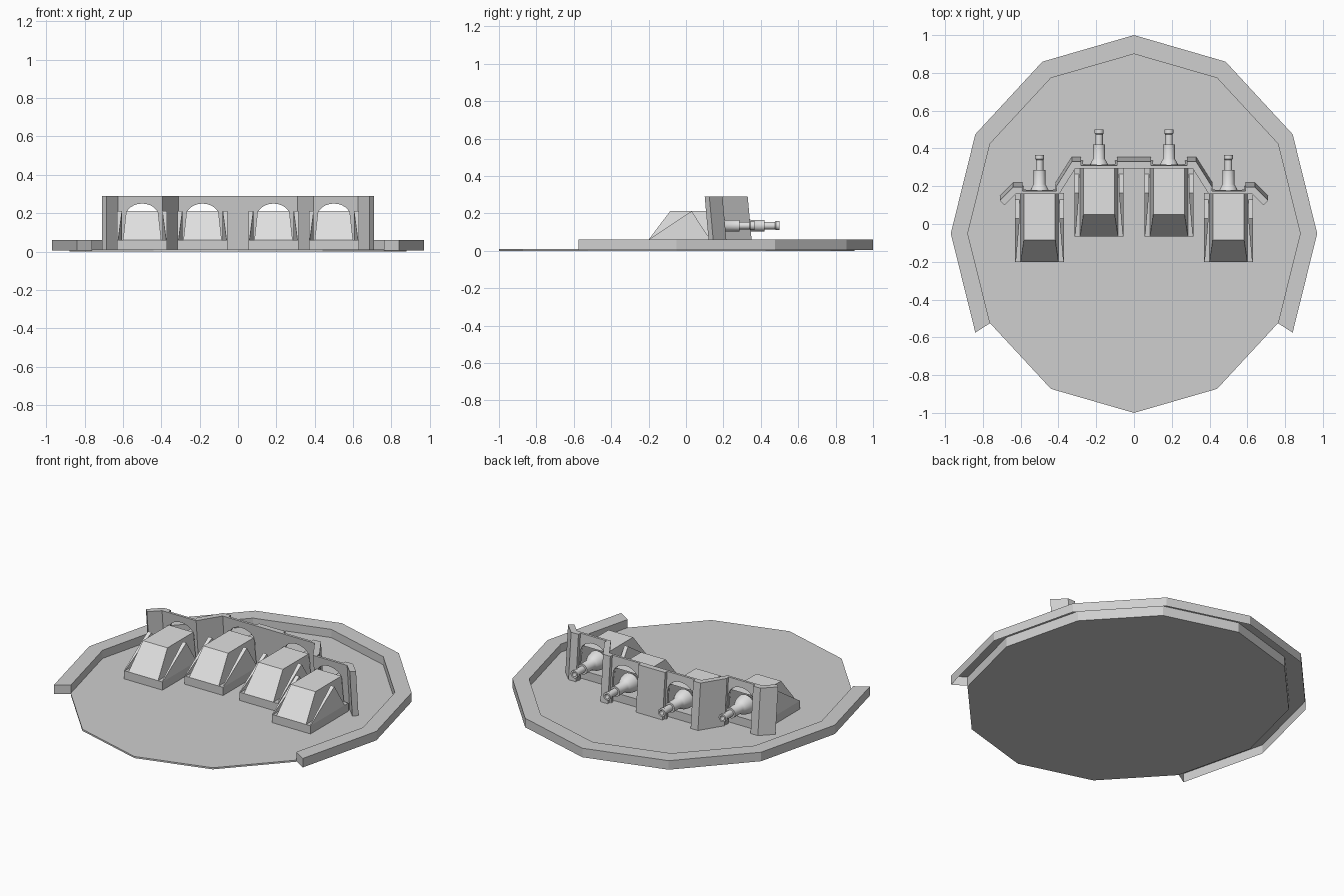
import bpy, bmesh, math
from mathutils import Vector

if "Cube" in bpy.data.objects:
    bpy.data.objects.remove(bpy.data.objects["Cube"], do_unlink=True)


def material(name, value):
    m = bpy.data.materials.new(name)
    m.use_nodes = True
    color = (value, value, value, 1)
    m.diffuse_color = color
    m.node_tree.nodes["Principled BSDF"].inputs["Base Color"].default_value = color
    return m


GREY = material("concrete grey", 0.62)
PALE = material("pale grey", 0.75)


def finish(name, bm, mat, normals=True):
    bmesh.ops.remove_doubles(bm, verts=bm.verts, dist=0.0005)
    if normals:
        bmesh.ops.recalc_face_normals(bm, faces=bm.faces)
    mesh = bpy.data.meshes.new(name)
    bm.to_mesh(mesh)
    bm.free()
    mesh.materials.append(mat)
    obj = bpy.data.objects.new(name, mesh)
    bpy.context.collection.objects.link(obj)
    return obj


def face(bm, points):
    return bm.faces.new([bm.verts.new(p) for p in points])


def loft(bm, a, b):
    """Closed solid between two matching outlines."""
    face(bm, a)
    face(bm, b)
    for i in range(len(a)):
        j = (i + 1) % len(a)
        face(bm, [a[i], a[j], b[j], b[i]])


def box(bm, x0, x1, y0, y1, z0, z1):
    outline = [(x0, y0), (x1, y0), (x1, y1), (x0, y1)]
    loft(bm, [(x, y, z0) for x, y in outline], [(x, y, z1) for x, y in outline])


# Twelve-sided floor, and a rim that is open underneath
def ring_point(i, rx, ry, z):
    t = math.radians(30 * i)
    return (rx * math.sin(t), -0.05 + ry * math.cos(t), z)


FLOOR, OUTER = (0.88, 0.95), (0.97, 1.05)
bm = bmesh.new()
loft(bm, [ring_point(i, *FLOOR, 0) for i in range(12)],
     [ring_point(i, *FLOOR, 0.01) for i in range(12)])
finish("floor", bm, GREY)

bm = bmesh.new()
for i in range(-4, 4):
    section = [[ring_point(k, *r, z) for r, z in
                ((FLOOR, 0.005), (FLOOR, 0.06), (OUTER, 0.06), (OUTER, 0.005))]
               for k in (i, i + 1)]
    for k in range(3):
        face(bm, [section[0][k], section[0][k + 1], section[1][k + 1], section[1][k]])
    if i == -4:
        face(bm, section[0])
    if i == 3:
        face(bm, section[1])
finish("rim", bm, GREY)


# Gun shelters: base slab, sloped hood open at the back, two side fins
def shelter(cx, dy, label):
    bm = bmesh.new()
    box(bm, cx - 0.13, cx + 0.13, dy - 0.2, dy + 0.165, 0.005, 0.06)
    finish("shelter_base_" + label, bm, GREY)

    bm = bmesh.new()
    low = [(cx + s * 0.1, dy + y, 0.06) for s in (-1, 1) for y in (-0.2, 0.165)]
    top = [(cx + s * 0.083, dy + y, 0.212) for s in (-1, 1) for y in (-0.085, 0.165)]
    face(bm, [low[0], low[2], top[2], top[0]])
    face(bm, [top[0], top[2], top[3], top[1]])
    face(bm, [low[1], low[0], top[0], top[1]])
    face(bm, [low[2], low[3], top[3], top[2]])
    finish("hood_" + label, bm, PALE, normals=False)

    bm = bmesh.new()
    for s in (-1, 1):
        outer = [(cx + s * 0.13, dy + y, z) for y, z in
                 ((-0.2, 0.06), (0.03, 0.212), (0.13, 0.06))]
        inner = [(cx + s * x, dy + y, z) for x, y, z in
                 ((0.125, -0.2, 0.06), (0.105, 0.03, 0.212), (0.105, 0.13, 0.06))]
        loft(bm, outer, inner)
    finish("side_fins_" + label, bm, PALE)


# Gun: one turned profile of (radius, distance)
GUN = [(0, 0.1), (0.04, 0.11), (0.058, 0.14), (0.052, 0.17), (0.038, 0.2),
       (0.031, 0.21), (0.031, 0.285), (0.02, 0.285), (0.02, 0.34), (0.024, 0.345),
       (0.024, 0.365), (0.014, 0.365), (0.014, 0.33), (0, 0.33)]


def gun(cx, dy, label):
    bm = bmesh.new()
    n = 20
    for (r0, y0), (r1, y1) in zip(GUN, GUN[1:]):
        for i in range(n):
            a, b = (2 * math.pi * k / n for k in (i, i + 1))
            pts = [(r0, y0, a)] + ([(r0, y0, b)] if r0 else [])
            pts += ([(r1, y1, b)] if r1 else []) + [(r1, y1, a)]
            face(bm, [(cx + r * math.cos(t), dy + y, 0.135 + r * math.sin(t))
                      for r, y, t in pts])
    obj = finish("gun_" + label, bm, PALE)
    bpy.ops.object.select_all(action="DESELECT")
    bpy.context.view_layer.objects.active = obj
    obj.select_set(True)
    bpy.ops.object.shade_smooth_by_angle(angle=math.radians(35))


for cx, dy, label in ((0.5, 0, "outer"), (0.185, 0.135, "inner")):
    for s, side in ((1, "left"), (-1, "right")):
        shelter(s * cx, dy, label + "_" + side)
        gun(s * cx, dy, label + "_" + side)

# Folded shield wall: thick pillars, thin bays with arched openings
Z0, Z1, LEAN = 0.01, 0.29, 0.025


def lean(x, y, z):
    return (x, y + LEAN * (Z1 - z) / (Z1 - Z0), z)


def pillar(bm, path, depth):
    """Thick wall along a path of front points, mitred at its corners."""
    pts = [Vector(p) for p in path]
    back = []
    for i, p in enumerate(pts):
        dirs = [(b - a).normalized() for a, b in zip(pts, pts[1:])][max(i - 1, 0):i + 1]
        normals = [Vector((-d.y, d.x)) for d in dirs]
        m = sum(normals, Vector((0, 0))).normalized()
        back.append(p + m * depth / m.dot(normals[0]))
    for i in range(len(pts) - 1):
        quad = [pts[i], pts[i + 1], back[i + 1], back[i]]
        loft(bm, [lean(*q, Z0) for q in quad], [lean(*q, Z1) for q in quad])


def bay(bm, cx, y, half):
    """Thin panel with a round-headed opening."""
    w = 0.085
    arch = [(-w, Z0), (-w, 0.06)]
    arch += [(-w * math.cos(t), 0.185 + 0.065 * math.sin(t))
             for t in (math.pi * k / 12 for k in range(13))]
    arch += [(w, 0.06), (w, Z0)]
    rim = [(-half, Z0), (-half, Z1), (half, Z1), (half, Z0)]
    outline = rim + arch[::-1]
    loft(bm, [lean(cx + u, y, z) for u, z in outline],
         [lean(cx + u, y + 0.015, z) for u, z in outline])


bm = bmesh.new()
pillar(bm, [(-0.09, 0.295), (0.09, 0.295)], 0.035)
wing = [(0.59, 0.16), (0.625, 0.16), (0.685, 0.1)]
fold = [(0.28, 0.295), (0.31, 0.295), (0.395, 0.16), (0.41, 0.16)]
for s in (1, -1):
    for path in (wing, fold):
        pillar(bm, [(s * x, y) for x, y in path][::s], 0.035)
    bay(bm, s * 0.185, 0.295, 0.095)
    bay(bm, s * 0.5, 0.16, 0.09)
finish("shield_wall", bm, GREY)
